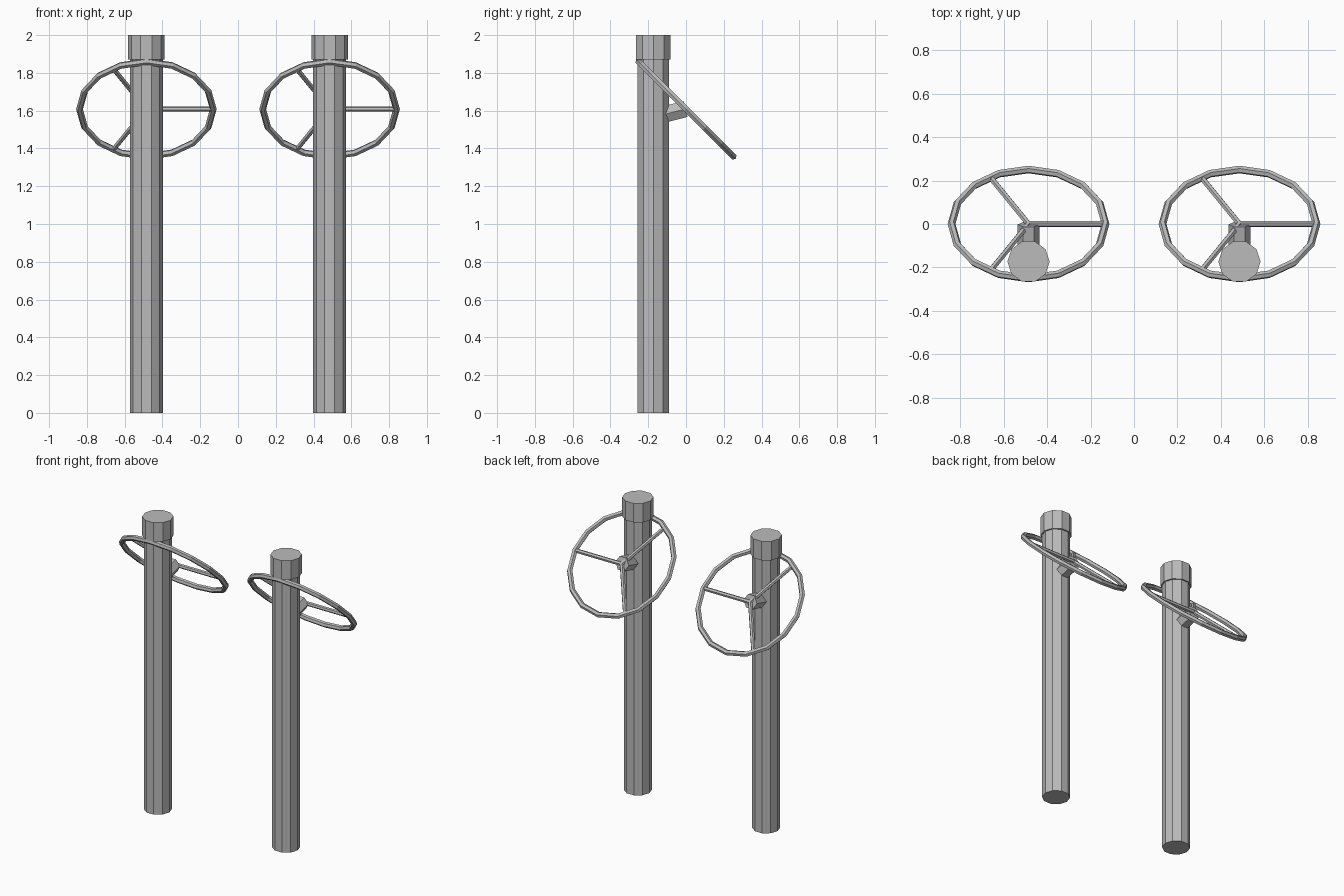
import bpy
import math
from mathutils import Vector, Matrix

cube = bpy.data.objects.get("Cube")
if cube:
    bpy.data.objects.remove(cube, do_unlink=True)

# One plain grey metal
metal = bpy.data.materials.new("grey_metal")
metal.use_nodes = True
GREY = (0.5, 0.5, 0.5, 1)
metal.diffuse_color = GREY
metal.node_tree.nodes["Principled BSDF"].inputs["Base Color"].default_value = GREY

TILT = Matrix.Rotation(math.radians(-45), 4, 'X')


def finish(name):
    ob = bpy.context.object
    ob.name = name
    ob.data.materials.append(metal)
    return ob


def rod(name, start, end, radius, sides, phase=0.0):
    """Prism between two points; its cross-section starts at +x when the rod lies in the yz plane."""
    start, end = Vector(start), Vector(end)
    axis = (end - start).normalized()
    side = Vector((1, 0, 0))
    if abs(axis.dot(side)) > 0.1:
        side = axis.cross(TILT @ Vector((0, 0, 1))).normalized()
    up = axis.cross(side)
    bpy.ops.mesh.primitive_cylinder_add(vertices=sides, radius=radius,
                                        depth=(end - start).length)
    ob = finish(name)
    # The primitive's first vertex lies on +y
    ob.data.transform(Matrix.Rotation(phase - math.pi / 2, 4, 'Z'))
    turn = Matrix((side, up, axis)).transposed().to_4x4()
    ob.matrix_world = Matrix.Translation((start + end) / 2) @ turn
    return ob


def exercise_wheel(side_name, x):
    # Post and wider cap
    y = -0.173
    rod(side_name + "_post", (x, y, 0), (x, y, 1.9), 0.087, 10)
    rod(side_name + "_cap", (x, y, 1.87), (x, y, 2), 0.097, 10)

    # Stub axle from the back of the post to the wheel
    hub = Vector((x, 0, 1.608))
    rod(side_name + "_axle", (x, -0.14, 1.574), (x, -0.002, 1.609), 0.05, 6)

    # Tilted rim
    bpy.ops.mesh.primitive_torus_add(major_segments=16, minor_segments=6,
                                     major_radius=0.354, minor_radius=0.018)
    rim = finish(side_name + "_rim")
    rim.matrix_world = Matrix.Translation(hub) @ TILT

    # Three spokes in the plane of the rim
    for i in range(3):
        a = i * math.tau / 3
        reach = TILT @ Vector((math.cos(a), math.sin(a), 0)) * 0.348
        rod(f"{side_name}_spoke_{i + 1}", hub, hub + reach, 0.014, 6)


exercise_wheel("right", -0.485)
exercise_wheel("left", 0.485)
